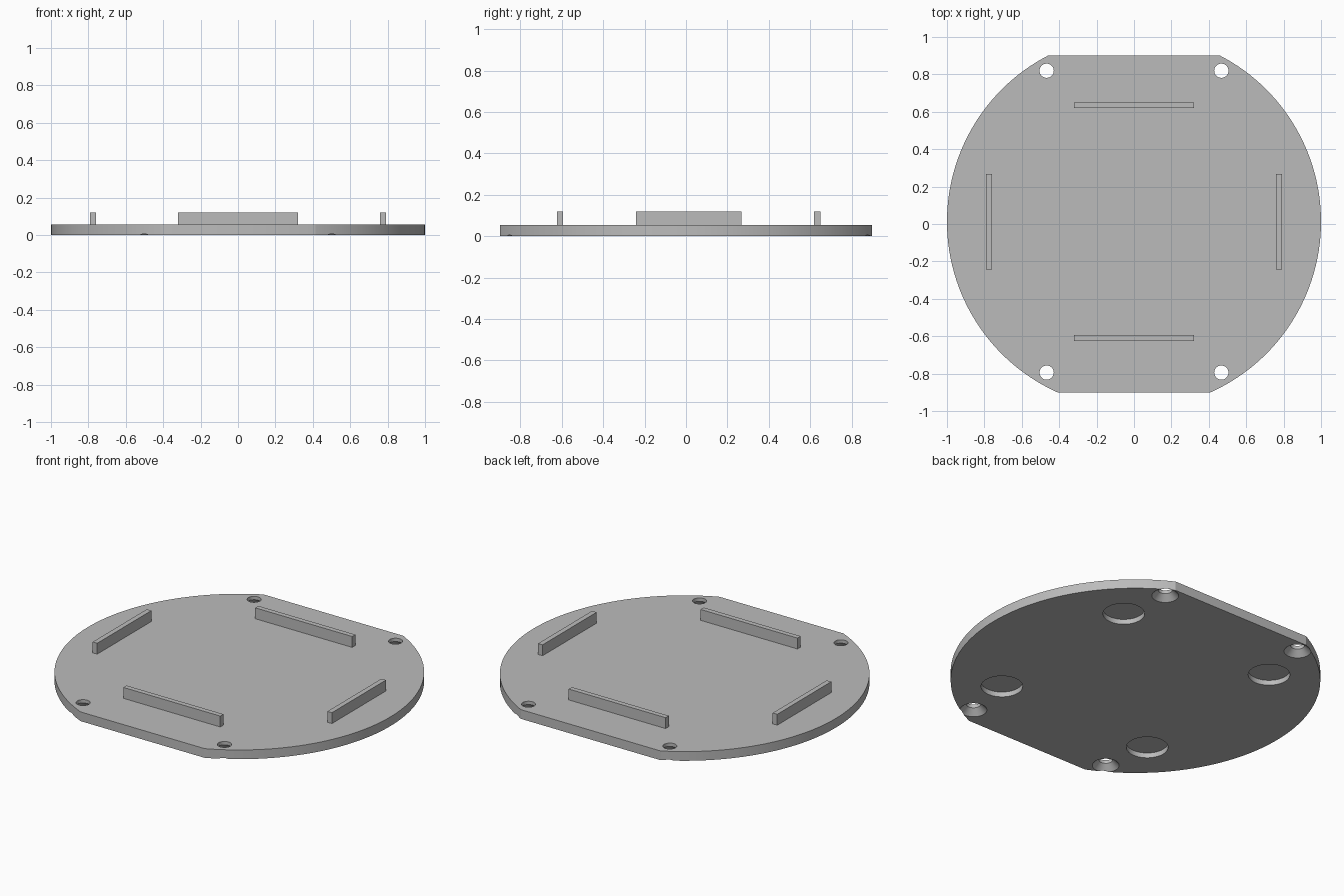
import bpy
import bmesh
import math

cube = bpy.data.objects.get("Cube")
if cube:
    bpy.data.objects.remove(cube, do_unlink=True)

CY = 0.0125      # y of the disc centre
TOP = 0.055      # plate thickness
FLAT = 0.9       # y of the cut sides

grey = bpy.data.materials.new("plain grey")
grey.use_nodes = True
colour = (0.5, 0.5, 0.5, 1)
grey.diffuse_color = colour
grey.node_tree.nodes["Principled BSDF"].inputs["Base Color"].default_value = colour


def make_object(name, bm):
    bmesh.ops.recalc_face_normals(bm, faces=bm.faces)
    mesh = bpy.data.meshes.new(name)
    bm.to_mesh(mesh)
    bm.free()
    mesh.materials.append(grey)
    obj = bpy.data.objects.new(name, mesh)
    bpy.context.collection.objects.link(obj)
    return obj


def turned(name, x, y, rings, sides=48):
    """Closed round solid from (radius, z) rings, bottom to top."""
    bm = bmesh.new()
    loops = []
    for r, z in rings:
        angles = [2 * math.pi * i / sides for i in range(sides)]
        loops.append([bm.verts.new((x + r * math.cos(a), y + r * math.sin(a), z))
                      for a in angles])
    for low, high in zip(loops, loops[1:]):
        for i in range(sides):
            j = (i + 1) % sides
            bm.faces.new((low[i], low[j], high[j], high[i]))
    bm.faces.new(loops[0])
    bm.faces.new(loops[-1])
    return make_object(name, bm)


def box(name, x, y, z, size):
    bm = bmesh.new()
    bmesh.ops.create_cube(bm, size=1)
    bmesh.ops.scale(bm, vec=size, verts=bm.verts)
    bmesh.ops.translate(bm, vec=(x, y, z), verts=bm.verts)
    return make_object(name, bm)


def cut(target, cutter):
    mod = target.modifiers.new(cutter.name, "BOOLEAN")
    mod.operation = "DIFFERENCE"
    mod.solver = "EXACT"
    mod.object = cutter
    bpy.context.view_layer.objects.active = target
    bpy.ops.object.modifier_apply(modifier=mod.name)
    bpy.data.objects.remove(cutter, do_unlink=True)


# Round plate with two straight sides
plate = turned("base_plate", 0, CY, [(1, 0), (1, TOP)], 160)
for s in (-1, 1):
    cut(plate, box("side_cutter", 0, s * (FLAT + 0.2), 0, (2.4, 0.4, 1)))

# Countersunk screw holes and round magnet pockets in the underside
for sx in (-1, 1):
    for sy in (-1, 1):
        cut(plate, turned("screw_cutter", sx * 0.467, CY + sy * 0.807,
                          [(0.083, -0.01), (0.038, 0.035), (0.038, 0.1)]))
        cut(plate, turned("pocket_cutter", sx * 0.513, CY + sy * 0.513,
                          [(0.113, -0.05), (0.113, 0.03)]))

bpy.ops.object.select_all(action="DESELECT")
plate.select_set(True)
bpy.context.view_layer.objects.active = plate
bpy.ops.object.shade_smooth_by_angle(angle=math.radians(25))

# Upright locating ribs
HEIGHT = 0.12 - TOP
mid = TOP + HEIGHT / 2
for s, name in ((-1, "front_rib"), (1, "back_rib")):
    box(name, 0, CY + s * 0.622, mid, (0.64, 0.03, HEIGHT))
for s, name in ((-1, "right_rib"), (1, "left_rib")):
    box(name, s * 0.775, CY, mid, (0.03, 0.51, HEIGHT))
